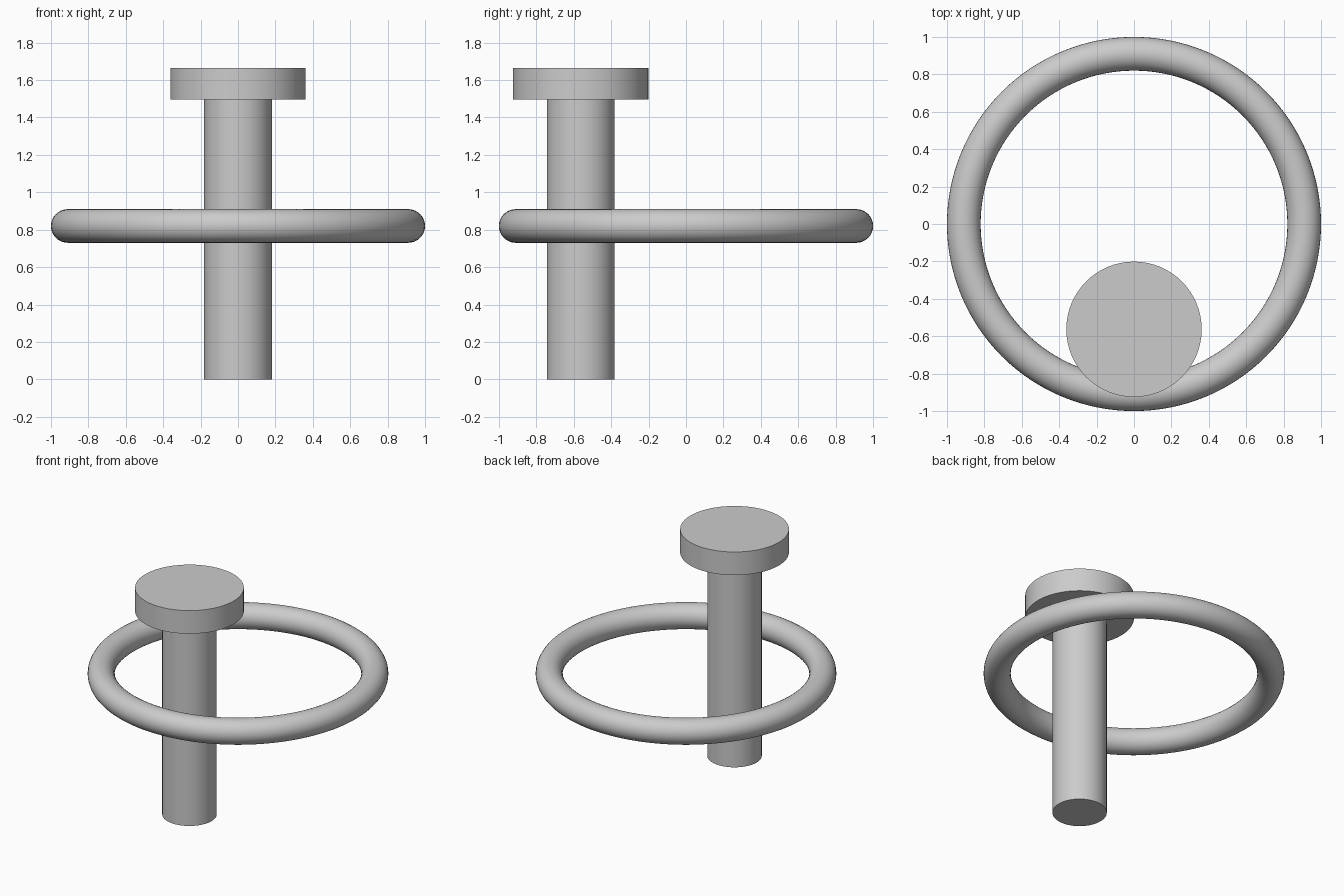
import bpy
import math

if "Cube" in bpy.data.objects:
    bpy.data.objects.remove(bpy.data.objects["Cube"], do_unlink=True)

# One plain grey for everything
grey = bpy.data.materials.new("light_grey")
grey.use_nodes = True
colour = (0.6, 0.6, 0.6, 1.0)
grey.diffuse_color = colour
grey.node_tree.nodes["Principled BSDF"].inputs["Base Color"].default_value = colour

PIN_Y = -0.563


def finish(name):
    """Name, colour and smooth the active object."""
    obj = bpy.context.object
    obj.name = obj.data.name = name
    obj.data.materials.append(grey)
    bpy.ops.object.shade_smooth_by_angle(angle=math.radians(30))


def cylinder(name, radius, bottom, top):
    bpy.ops.mesh.primitive_cylinder_add(
        vertices=64, radius=radius, depth=top - bottom,
        location=(0, PIN_Y, (bottom + top) / 2))
    finish(name)


# Pin: round shaft with a wider flat head
cylinder("pin_shaft", 0.181, 0.0, 1.495)
cylinder("pin_head", 0.362, 1.495, 1.665)

# Ring hanging around the pin
bpy.ops.mesh.primitive_torus_add(
    major_segments=128, minor_segments=32,
    major_radius=0.91, minor_radius=0.09, location=(0, 0, 0.82))
finish("ring")
